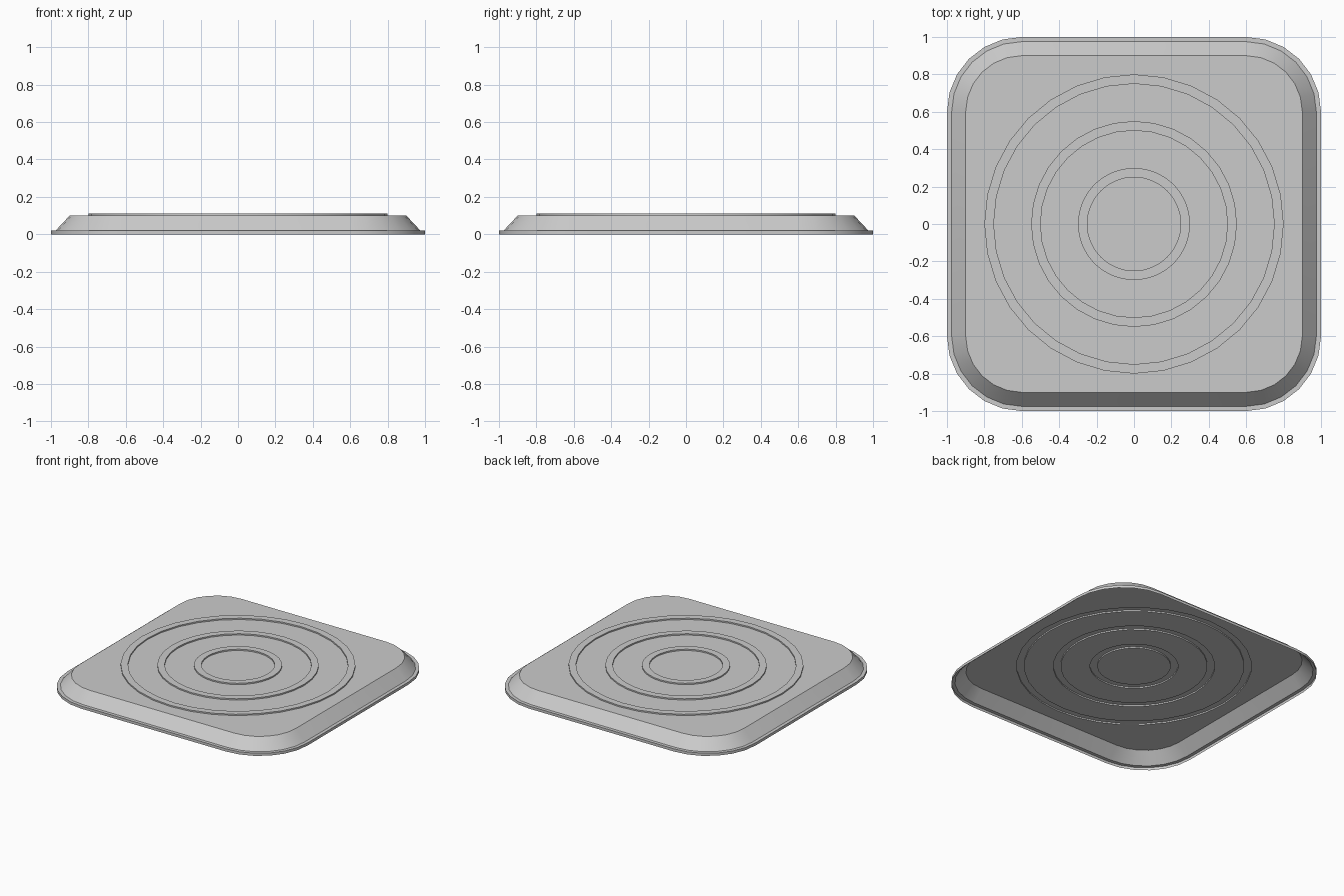
import bpy, bmesh, math

if "Cube" in bpy.data.objects:
    bpy.data.objects.remove(bpy.data.objects["Cube"])

CORNER_SEGS = 6
CIRCLE_SEGS = 32


def rounded_square(bm, radius, z):
    """Rounded-square loop with corner centres fixed at +-0.6."""
    verts = []
    for q in range(4):
        mid = math.pi / 4 + q * math.pi / 2
        cx = math.copysign(0.6, math.cos(mid))
        cy = math.copysign(0.6, math.sin(mid))
        for i in range(CORNER_SEGS + 1):
            a = (q + i / CORNER_SEGS) * math.pi / 2
            verts.append(bm.verts.new((cx + radius * math.cos(a), cy + radius * math.sin(a), z)))
    return verts


def circle(bm, radius, z):
    step = 2 * math.pi / CIRCLE_SEGS
    return [bm.verts.new((radius * math.cos(i * step), radius * math.sin(i * step), z))
            for i in range(CIRCLE_SEGS)]


def edges_of(bm, loop):
    return [bm.edges.get((v, w)) or bm.edges.new((v, w))
            for v, w in zip(loop, loop[1:] + loop[:1])]


def bridge(bm, outer, inner):
    n = len(outer)
    for i in range(n):
        j = (i + 1) % n
        bm.faces.new((outer[i], outer[j], inner[j], inner[i]))


bm = bmesh.new()

# Rim, flange and sloping wall of the open-bottomed sheet
wall = [rounded_square(bm, r, z) for r, z in ((0.4, 0), (0.4, 0.02), (0.375, 0.02), (0.3, 0.1))]
for a, b in zip(wall, wall[1:]):
    bridge(bm, a, b)

# Raised concentric ribs pressed into the top, with flat rings between them
rings = []
for r in (0.8, 0.55, 0.3):
    rings += [circle(bm, r, 0.1), circle(bm, r, 0.11),
              circle(bm, r - 0.05, 0.11), circle(bm, r - 0.05, 0.1)]
for a, b in zip(rings, rings[1:]):
    bridge(bm, a, b)
bm.faces.new(rings[-1])

# Flat top between the wall and the outer rib
bmesh.ops.triangle_fill(bm, use_beauty=True, normal=(0, 0, 1),
                        edges=edges_of(bm, wall[-1]) + edges_of(bm, rings[0]))
bmesh.ops.recalc_face_normals(bm, faces=bm.faces)
if rings[-1][0].link_faces[0].normal.z < -0.5:
    bmesh.ops.reverse_faces(bm, faces=bm.faces)

mesh = bpy.data.meshes.new("ribbed_tray")
bm.to_mesh(mesh)
bm.free()
tray = bpy.data.objects.new("ribbed_tray", mesh)
bpy.context.collection.objects.link(tray)
bpy.context.view_layer.objects.active = tray
tray.select_set(True)
bpy.ops.object.shade_smooth_by_angle(angle=math.radians(30))
